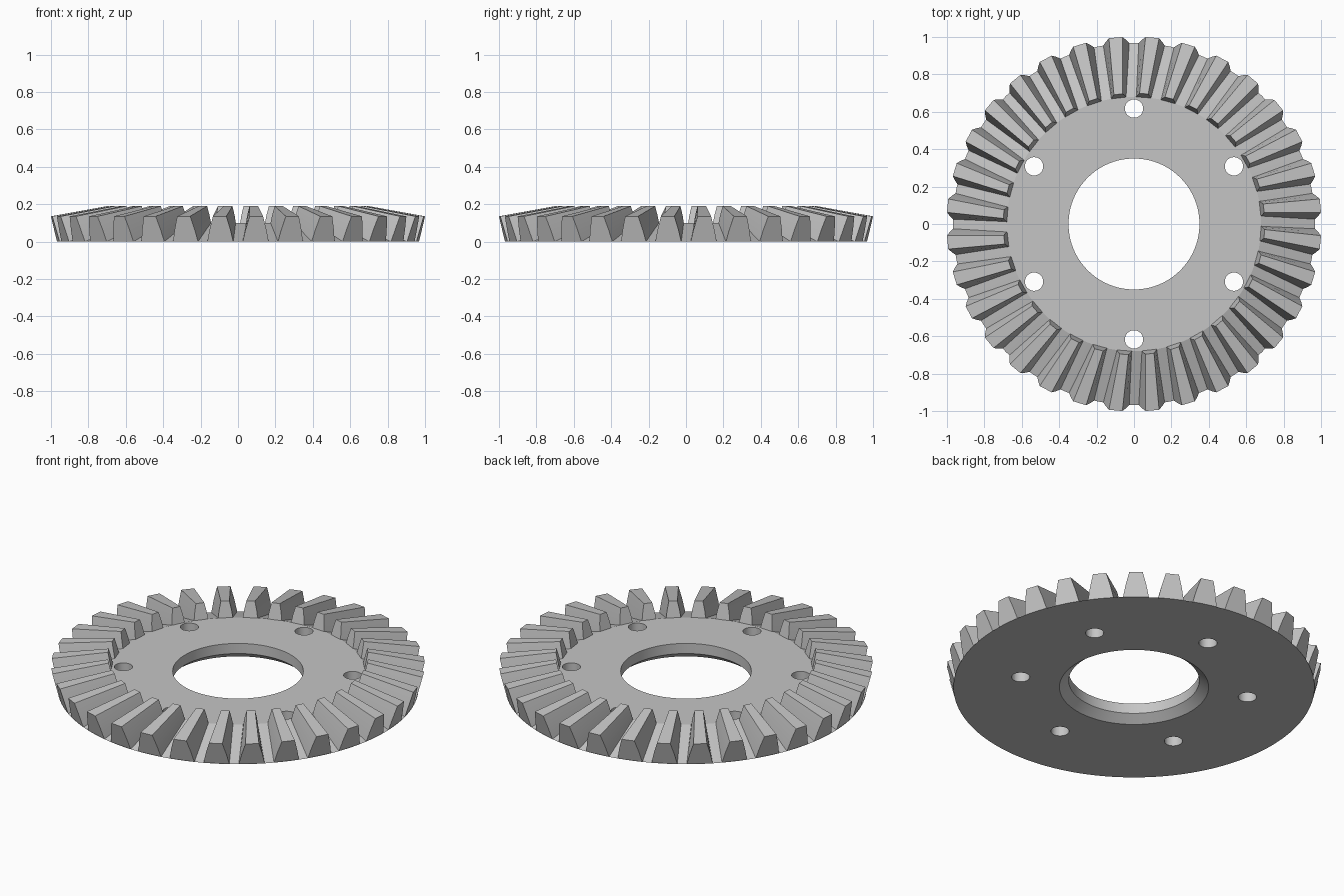
import bpy, bmesh
from math import sin, cos, pi, radians
from mathutils import Matrix

cube = bpy.data.objects.get("Cube")
if cube:
    bpy.data.objects.remove(cube)

TEETH = 32
ROOT_OUT, ROOT_IN = 0.968, 0.68
TOP = 0.1
SKEW = radians(1.3)      # inner tooth ends are turned slightly

steel = bpy.data.materials.new("grey steel")
steel.use_nodes = True
GREY = (0.56, 0.56, 0.56, 1)
steel.diffuse_color = GREY
steel.node_tree.nodes["Principled BSDF"].inputs["Base Color"].default_value = GREY


def make_object(name, bm):
    bmesh.ops.recalc_face_normals(bm, faces=bm.faces)
    mesh = bpy.data.meshes.new(name)
    bm.to_mesh(mesh)
    bm.free()
    mesh.materials.append(steel)
    obj = bpy.data.objects.new(name, mesh)
    bpy.context.collection.objects.link(obj)
    return obj


# Gear body: a turned ring with a chamfered bore and a conical rim
def lathe(profile, steps):
    bm = bmesh.new()
    rings = [[bm.verts.new((r * cos(2 * pi * i / steps), r * sin(2 * pi * i / steps), z))
              for i in range(steps)] for r, z in profile]
    for a, b in zip(rings, rings[1:] + rings[:1]):
        for i in range(steps):
            j = (i + 1) % steps
            bm.faces.new((a[i], a[j], b[j], b[i]))
    return bm


body = make_object("gear_body", lathe(
    [(0.4, 0), (ROOT_OUT, 0), (ROOT_IN, TOP), (0.35, TOP), (0.35, 0.04)], 160))

# Six bolt holes, cut through the body
bm = bmesh.new()
for k in range(6):
    a = radians(30 + 60 * k)
    bmesh.ops.create_cone(bm, cap_ends=True, segments=32, radius1=0.049, radius2=0.049,
                          depth=0.5, matrix=Matrix.Translation((0.617 * cos(a), 0.617 * sin(a), 0)))
cutter = make_object("bolt_hole_cutter", bm)
cutter.hide_render = True
holes = body.modifiers.new("bolt_holes", 'BOOLEAN')
holes.operation = 'DIFFERENCE'
holes.solver = 'EXACT'
holes.object = cutter
bpy.context.view_layer.objects.active = body
body.select_set(True)
bpy.ops.object.modifier_apply(modifier=holes.name)
bpy.data.objects.remove(cutter)
bpy.ops.object.shade_smooth_by_angle(angle=radians(12))

# Bevel teeth: tapered sections, each with a slightly bulged flank
FLANK_OUT = [(0, 0.072), (0.5, 0.056), (1, 0.036)]   # height share, half width in radians
FLANK_IN = [(0, 0.06), (0.5, 0.049), (1, 0.033)]


def section(bm, flank, root, tip, turn):
    outline = [(h, -w) for h, w in flank] + [(h, w) for h, w in reversed(flank)]
    verts = []
    for h, w in outline:
        r = root[0] + (tip[0] - root[0]) * h
        z = root[1] + (tip[1] - root[1]) * h
        verts.append(bm.verts.new((r * cos(turn + w), r * sin(turn + w), z)))
    return verts


bm = bmesh.new()
for k in range(TEETH):
    turn = 2 * pi * (k + 0.5) / TEETH
    outer = section(bm, FLANK_OUT, (ROOT_OUT, 0), (1.002, 0.135), turn)
    inner = section(bm, FLANK_IN, (ROOT_IN - 0.002, TOP - 0.008), (0.699, 0.19), turn + SKEW)
    bm.faces.new(outer)
    bm.faces.new(inner)
    for i in range(len(outer)):
        j = (i + 1) % len(outer)
        bm.faces.new((outer[i], outer[j], inner[j], inner[i]))
teeth = make_object("gear_teeth", bm)
body.select_set(False)
teeth.select_set(True)
bpy.context.view_layer.objects.active = teeth
bpy.ops.object.shade_smooth_by_angle(angle=radians(20))
